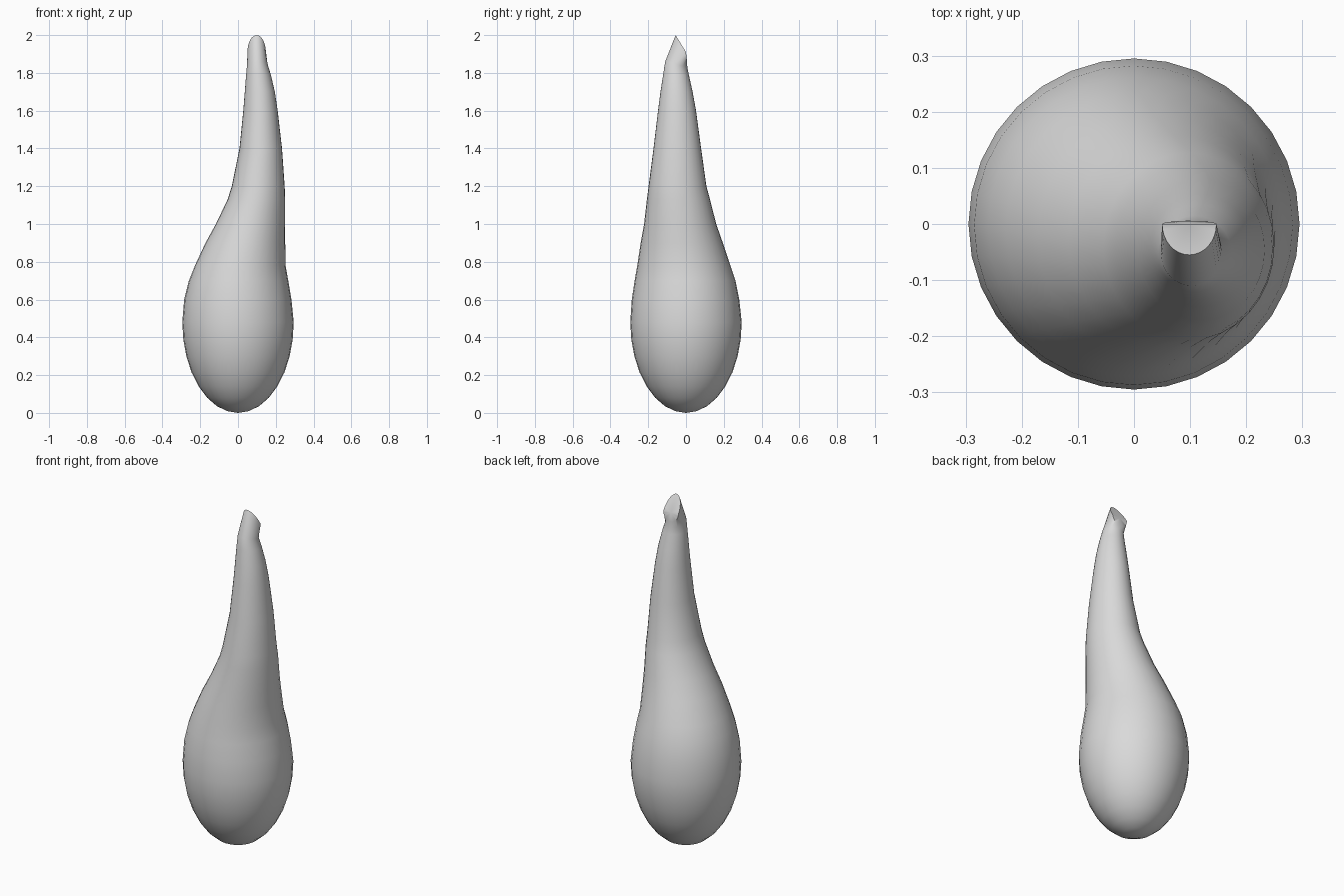
import bpy, bmesh, math

if "Cube" in bpy.data.objects:
    bpy.data.objects.remove(bpy.data.objects["Cube"])

SIDES = 32
bm = bmesh.new()


def ring(x0, x1, y0, y1, height):
    """Oval loop between the given limits; height is a function of sin(angle)."""
    verts = []
    for i in range(SIDES):
        a = 2 * math.pi * i / SIDES
        c, s = math.cos(a), math.sin(a)
        verts.append(bm.verts.new(((x0 + x1) / 2 + c * (x1 - x0) / 2,
                                   (y0 + y1) / 2 + s * (y1 - y0) / 2,
                                   height(s))))
    return verts


loops = []

# Rounded egg-shaped base
for k in range(1, 9):
    a = math.pi / 16 * k
    r = 0.295 * math.sin(a)
    z = 0.48 - 0.48 * math.cos(a)
    loops.append(ring(-r, r, -r, r, lambda s, z=z: z))

# Shoulder and leaning neck: height, x limits, y limits
neck = [
    (0.60, -0.285, 0.283, -0.287, 0.282),
    (0.70, -0.260, 0.266, -0.272, 0.262),
    (0.78, -0.228, 0.252, -0.258, 0.235),
    (0.90, -0.172, 0.250, -0.240, 0.195),
    (1.00, -0.117, 0.250, -0.222, 0.160),
    (1.13, -0.055, 0.250, -0.207, 0.127),
    (1.20, -0.033, 0.247, -0.198, 0.108),
    (1.40, 0.008, 0.233, -0.172, 0.080),
    (1.60, 0.028, 0.210, -0.148, 0.053),
    (1.70, 0.036, 0.195, -0.135, 0.035),
    (1.79, 0.043, 0.174, -0.121, 0.015),
]
for z, x0, x1, y0, y1 in neck:
    loops.append(ring(x0, x1, y0, y1, lambda s, z=z: z))
loops.append(ring(0.048, 0.157, -0.110, 0.007, lambda s: 1.845 - 0.015 * s))

# Slanted tip rim: high at the front, nearly flat at the back
rim = ring(0.050, 0.147, -0.055, 0.055,
           lambda s: 1.91 - (0.09 if s < 0 else 0.05) * s)
for v in rim:
    if v.co.y > 0:
        v.co.y *= 0.1
loops.append(rim)

# Skin the loops, then close the bottom and the tip
for a, b in zip(loops, loops[1:]):
    for i in range(SIDES):
        j = (i + 1) % SIDES
        bm.faces.new((a[i], a[j], b[j], b[i]))
bottom = bm.verts.new((0, 0, 0))
tip = bm.verts.new((0.0985, 0, 1.91))
for i in range(SIDES):
    j = (i + 1) % SIDES
    bm.faces.new((loops[0][j], loops[0][i], bottom))
    bm.faces.new((rim[i], rim[j], tip))
bmesh.ops.recalc_face_normals(bm, faces=bm.faces)

mesh = bpy.data.meshes.new("teardrop_body")
bm.to_mesh(mesh)
bm.free()
body = bpy.data.objects.new("teardrop_body", mesh)
bpy.context.collection.objects.link(body)

grey = bpy.data.materials.new("light_grey")
grey.diffuse_color = (0.7, 0.7, 0.7, 1)
grey.use_nodes = True
grey.node_tree.nodes["Principled BSDF"].inputs["Base Color"].default_value = grey.diffuse_color
mesh.materials.append(grey)

bpy.context.view_layer.objects.active = body
body.select_set(True)
bpy.ops.object.shade_smooth_by_angle(angle=math.radians(40))
